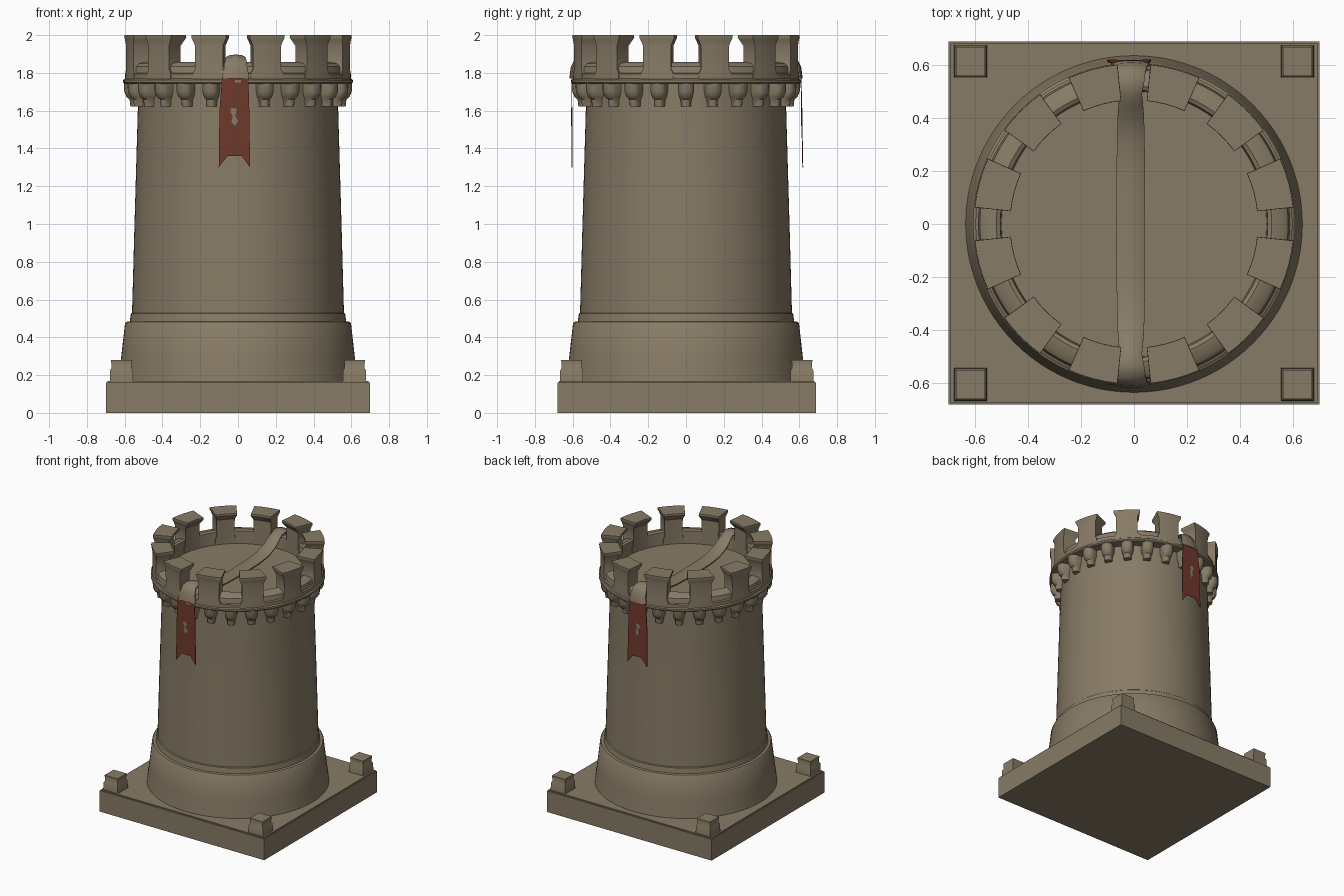
import bpy, bmesh, math
from mathutils import Matrix, Vector

if "Cube" in bpy.data.objects:
    bpy.data.objects.remove(bpy.data.objects["Cube"])

def material(name, col):
    m = bpy.data.materials.new(name)
    m.diffuse_color = (*col, 1)
    m.use_nodes = True
    m.node_tree.nodes["Principled BSDF"].inputs["Base Color"].default_value = m.diffuse_color
    return m

STONE = material("weathered_stone", (0.245, 0.199, 0.132))
RED = material("banner_red", (0.160, 0.040, 0.025))

def finish(name, bm, mat=STONE, angle=35):
    bmesh.ops.remove_doubles(bm, verts=bm.verts, dist=1e-5)
    bmesh.ops.recalc_face_normals(bm, faces=bm.faces)
    me = bpy.data.meshes.new(name)
    bm.to_mesh(me)
    bm.free()
    me.materials.append(mat)
    ob = bpy.data.objects.new(name, me)
    bpy.context.collection.objects.link(ob)
    bpy.ops.object.select_all(action='DESELECT')
    ob.select_set(True)
    bpy.context.view_layer.objects.active = ob
    bpy.ops.object.shade_smooth_by_angle(angle=math.radians(angle))
    return ob

def loft(bm, rings, closed=True, caps=True):
    """Skin a list of vertex rings."""
    rows = [[bm.verts.new(p) for p in r] for r in rings]
    n = len(rows[0])
    for a, b in zip(rows, rows[1:]):
        for i in range(n if closed else n - 1):
            j = (i + 1) % n
            bm.faces.new((a[i], a[j], b[j], b[i]))
    if caps:
        bm.faces.new(rows[0])
        bm.faces.new(rows[-1])

def lathe(name, profile, seg=96):
    bm = bmesh.new()
    loft(bm, [[(r * math.cos(2 * math.pi * i / seg), r * math.sin(2 * math.pi * i / seg), z)
               for i in range(seg)] for r, z in profile], caps=False)
    bmesh.ops.dissolve_degenerate(bm, dist=1e-6, edges=bm.edges)
    return finish(name, bm)

def rect(cx, cy, hx, hy, z):
    return [(cx + sx * hx, cy + sy * hy, z) for sx, sy in ((-1, -1), (1, -1), (1, 1), (-1, 1))]

def sector(ang, half, r0, r1, z, n=4):
    a = [ang + math.radians(half) * (2 * i / n - 1) for i in range(n + 1)]
    return ([(r1 * math.cos(t), r1 * math.sin(t), z) for t in a] +
            [(r0 * math.cos(t), r0 * math.sin(t), z) for t in reversed(a)])

# square plinth with softened edges
bm = bmesh.new()
loft(bm, [rect(0, 0.004, 0.70, 0.685, 0), rect(0, 0.004, 0.70, 0.685, 0.17)])
bmesh.ops.bevel(bm, geom=[e for e in bm.edges if all(v.co.z > 0.1 for v in e.verts)],
                offset=0.008, segments=2, affect='EDGES')
finish("plinth", bm)

# corner blocks, slightly tapered
for sx in (-1, 1):
    for sy in (-1, 1):
        bm = bmesh.new()
        x, y = 0.617 * sx, 0.004 + 0.61 * sy
        loft(bm, [rect(x, y, .062, .062, .16), rect(x, y, .06, .06, .225),
                  rect(x, y, .052, .052, .24), rect(x, y, .055, .055, .28)])
        finish("corner_block", bm)

# tower body: flared foot, step, tapering shaft
lathe("tower_body", [(0.637, 0.16), (0.618, 0.30), (0.598, 0.475), (0.592, 0.482), (0.573, 0.485),
                     (0.567, 0.525), (0.561, 0.53), (0.548, 1.0), (0.530, 1.62), (0.530, 1.75)])

# parapet with flange, sloped sill and inner floor
lathe("parapet", [(0.52, 1.742), (0.60, 1.742), (0.608, 1.75), (0.608, 1.763), (0.598, 1.77),
                  (0.598, 1.795), (0.588, 1.80), (0.582, 1.835), (0.565, 1.85), (0.52, 1.858),
                  (0.505, 1.85), (0.50, 1.755), (0, 1.755)])

# twelve merlons with flared caps
for k in range(12):
    a = math.radians(15 + 30 * k)
    bm = bmesh.new()
    loft(bm, [sector(a, h, r0, r1, z) for h, r0, r1, z in
              ((8.6, .497, .600, 1.765), (8.4, .497, .600, 1.80), (7.3, .497, .598, 1.82),
               (7.4, .497, .598, 1.945), (8.6, .475, .602, 1.975), (9.1, .467, .605, 1.985),
               (9.0, .468, .604, 2.0))])
    finish("merlon", bm)

# ring of tapered corbels hanging under the parapet
for k in range(24):
    a = math.radians(15 * k)
    M = Matrix.Rotation(a, 4, 'Z')
    bm = bmesh.new()
    rings = []
    for r1, w, z in ((.570, .026, 1.622), (.574, .029, 1.66), (.590, .036, 1.672),
                     (.602, .042, 1.70), (.604, .042, 1.75)):
        pts = [(.51, -w, z), (r1 - .03, -w, z)]
        pts += [(r1 - .03 + .03 * math.cos(t), w * math.sin(t), z)
                for t in (math.radians(d) for d in (-60, -30, 0, 30, 60))]
        pts += [(r1 - .03, w, z), (.51, w, z)]
        rings.append([M @ Vector(p) for p in pts])
    loft(bm, rings)
    finish("corbel", bm, angle=45)

# sagging strap over the roof, joining both banners: (y, z, half width)
half = [(0, 1.768, .054), (.2, 1.772, .054), (.32, 1.785, .052), (.40, 1.815, .050), (.45, 1.85, .046),
        (.49, 1.875, .042), (.53, 1.885, .05), (.575, 1.875, .055), (.598, 1.83, .062), (.606, 1.77, .072)]
path = [(-y, z, w) for y, z, w in reversed(half[1:])] + half
bm = bmesh.new()
rings = []
for i, (y, z, w) in enumerate(path):
    p, q = path[max(i - 1, 0)], path[min(i + 1, len(path) - 1)]
    d = Vector((0, q[0] - p[0], q[1] - p[1])).normalized()
    n = Vector((0, -d.z, d.y)) * 0.012
    c = Vector((-0.012, y, z))
    rings.append([c + Vector((u * w, 0, 0)) + n * s for u, s in
                  ((-1, -.6), (-1, 0), (-.6, .8), (0, 1), (.6, .8), (1, 0), (1, -.6))])
loft(bm, rings)
finish("roof_strap", bm, angle=50)

# swallow-tailed banners front and back, each with a small stone-coloured plate
def plate(name, pts, y0, lean, thick, mat):
    bm = bmesh.new()
    loft(bm, [[(x, y0 + lean * (1.77 - z) + t, z) for x, z in pts] for t in (-thick / 2, thick / 2)])
    return finish(name, bm, mat)

cloth = [(-.085, 1.775), (.055, 1.775), (.06, 1.60), (.064, 1.30), (.02, 1.36),
         (-.055, 1.36), (-.102, 1.30), (-.098, 1.60)]
mark = [(-.035, 1.615), (-.005, 1.61), (-.015, 1.575), (.0, 1.545), (-.015, 1.52),
        (-.035, 1.54), (-.028, 1.57), (-.042, 1.595)]
for side, y0, lean in (("front", -.605, .002), ("back", .609, .02)):
    plate(side + "_banner", cloth, y0, lean, .005, RED)
    plate(side + "_banner_mark", mark, y0, lean, .008, STONE)
